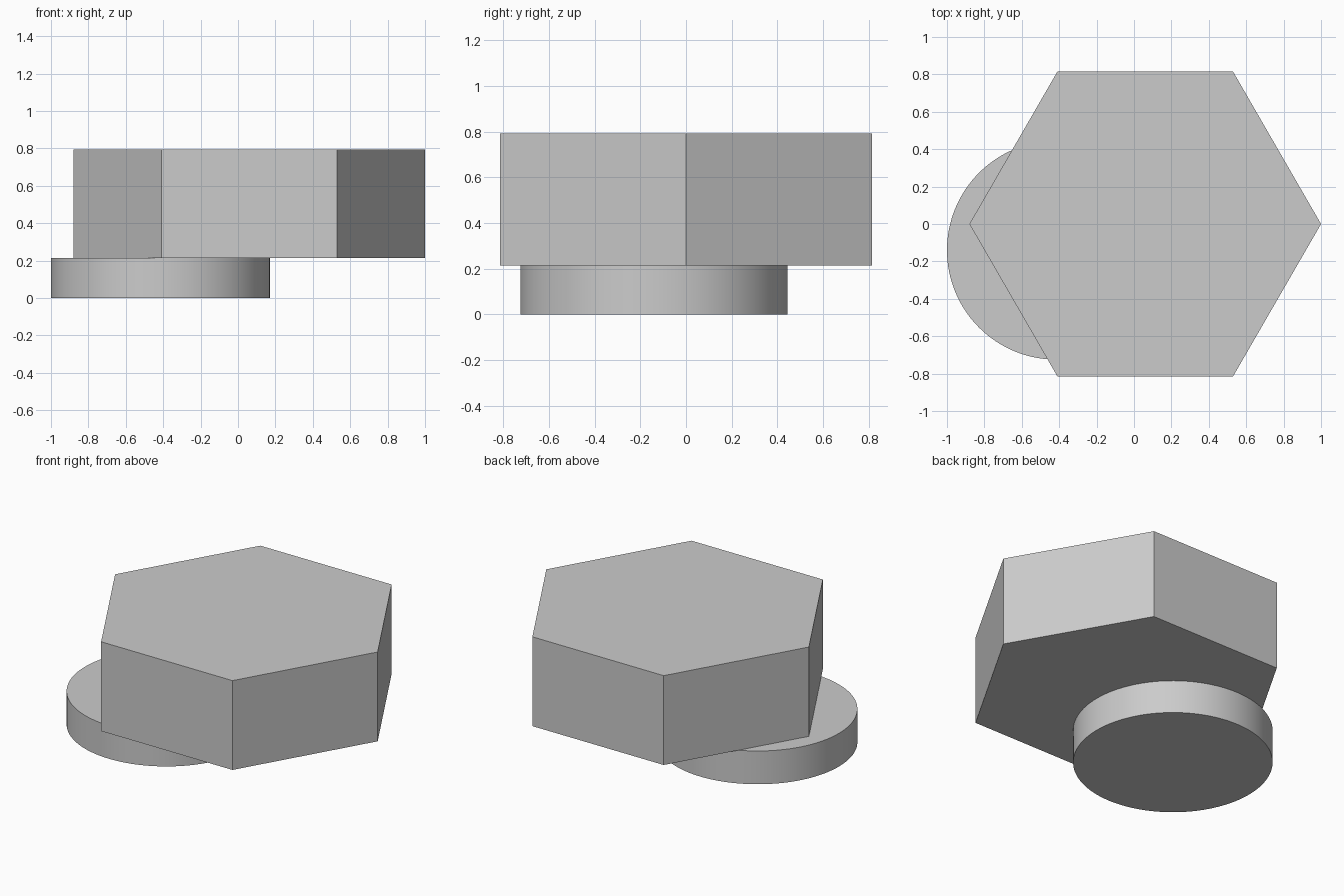
import bpy, math

if "Cube" in bpy.data.objects:
    bpy.data.objects.remove(bpy.data.objects["Cube"])


def prism(name, sides, radius, x, y, z0, z1, smooth=False):
    bpy.ops.mesh.primitive_cylinder_add(
        vertices=sides, radius=radius, depth=z1 - z0,
        location=(x, y, (z0 + z1) / 2))
    obj = bpy.context.object
    obj.name = name
    if smooth:
        bpy.ops.object.shade_smooth_by_angle(angle=math.radians(30))
    return obj


# Round foot, offset to the left and slightly forward
prism("round_foot", 128, 0.585, -0.415, -0.14, 0.0, 0.215, smooth=True)

# Hexagonal head, turned so its corners point along x
head = prism("hexagonal_head", 6, 0.94, 0.06, 0.0, 0.215, 0.793)
head.rotation_euler.z = math.radians(30)
